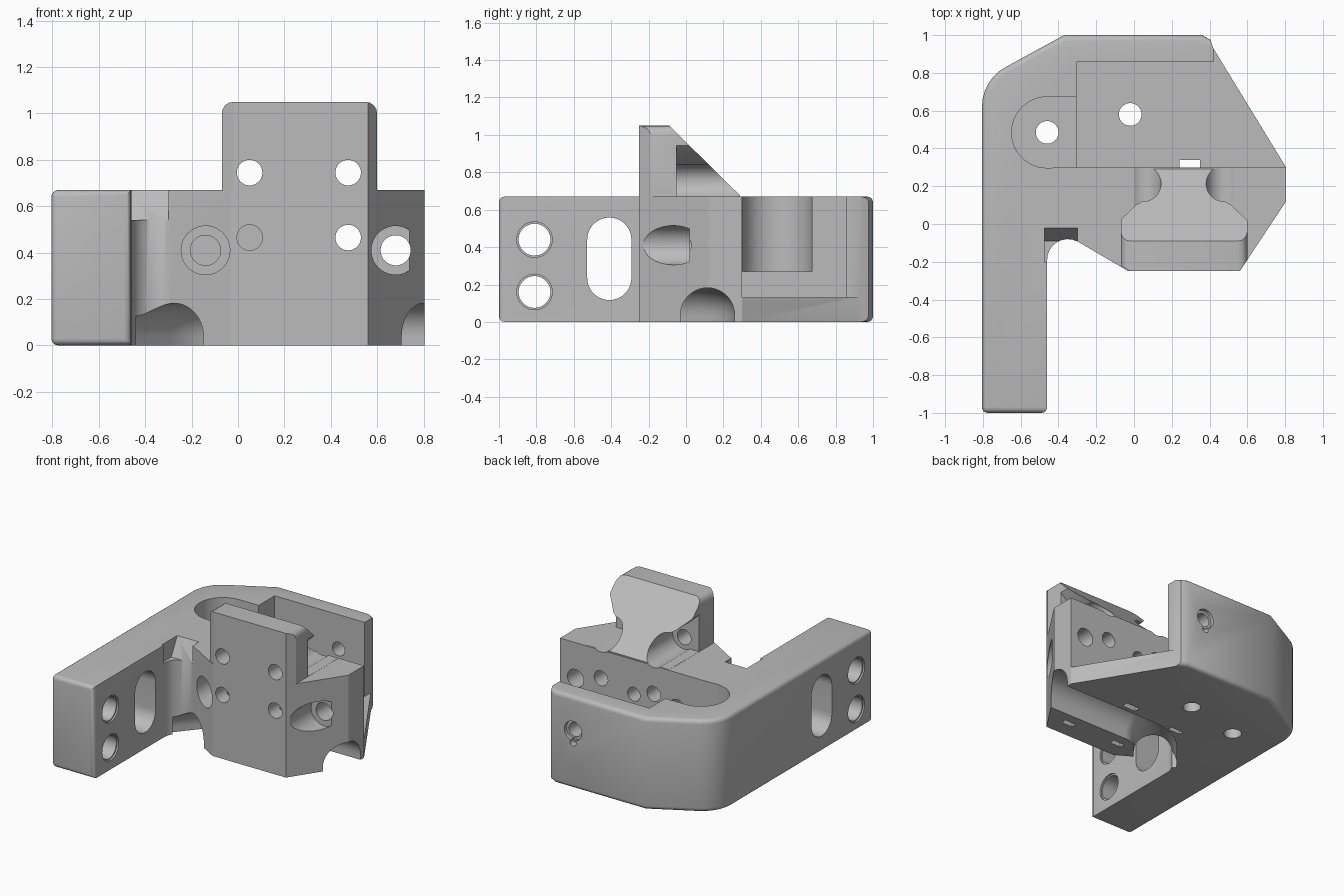
import bpy, bmesh, math

if "Cube" in bpy.data.objects:
    bpy.data.objects.remove(bpy.data.objects["Cube"], do_unlink=True)

grey = bpy.data.materials.new("plain grey")
grey.use_nodes = True
COLOUR = (0.5, 0.5, 0.5, 1)
grey.diffuse_color = COLOUR
grey.node_tree.nodes["Principled BSDF"].inputs["Base Color"].default_value = COLOUR


def loft(name, rings, bevel=None, width=0.03):
    """Closed solid through matching rings, with optional rounded edges."""
    bm = bmesh.new()
    loops = [[bm.verts.new(p) for p in ring] for ring in rings]
    n = len(loops[0])
    for a, b in zip(loops, loops[1:]):
        for i in range(n):
            j = (i + 1) % n
            bm.faces.new((a[i], a[j], b[j], b[i]))
    bm.faces.new(loops[0])
    bm.faces.new(loops[-1])
    bmesh.ops.recalc_face_normals(bm, faces=bm.faces)
    if bevel:
        edges = [e for e in bm.edges if bevel(e.verts[0].co, e.verts[1].co)]
        bmesh.ops.bevel(bm, geom=edges, offset=width, segments=4, profile=0.5,
                        affect='EDGES', clamp_overlap=False)
    mesh = bpy.data.meshes.new(name)
    bm.to_mesh(mesh)
    bm.free()
    mesh.materials.append(grey)
    ob = bpy.data.objects.new(name, mesh)
    bpy.context.collection.objects.link(ob)
    return ob


def prism(name, pts, axis, lo, hi, **kw):
    place = {'x': lambda a, b, t: (t, a, b),
             'y': lambda a, b, t: (a, t, b),
             'z': lambda a, b, t: (a, b, t)}[axis]
    return loft(name, [[place(a, b, t) for a, b in pts] for t in (lo, hi)], **kw)


def arc(cx, cy, r, start, end, n):
    angles = [math.radians(start + (end - start) * i / n) for i in range(n + 1)]
    return [(cx + r * math.cos(a), cy + r * math.sin(a)) for a in angles]


def circle(cx, cy, r, n=40):
    return arc(cx, cy, r, 0, 360, n)[:-1]


def rect(x0, x1, y0, y1):
    return [(x0, y0), (x1, y0), (x1, y1), (x0, y1)]


def combine(target, other, operation='DIFFERENCE'):
    mod = target.modifiers.new("combine", 'BOOLEAN')
    mod.operation, mod.solver, mod.object = operation, 'EXACT', other
    bpy.context.view_layer.objects.active = target
    bpy.ops.object.modifier_apply(modifier=mod.name)
    bpy.data.objects.remove(other, do_unlink=True)


def cut(target, pts, axis, lo, hi):
    combine(target, prism("cutter", pts, axis, lo, hi))


# Main body outline with the long arm
outline = ([(-0.805, -1), (-0.46, -1)] + arc(-0.35, -0.19, 0.11, 180, 62, 8)
           + [(-0.03, -0.25), (0.56, -0.25), (0.805, 0.12), (0.805, 0.3),
              (0.42, 0.93), (0.405, 0.975), (0.36, 1), (-0.37, 1)]
           + arc(-0.565, 0.62, 0.24, 120, 180, 6))


def outer_rim(a, b):
    mid = (a + b) / 2
    if abs(a.z - b.z) > 0.1:
        return mid.y < -0.99
    return mid.x < -0.79 or mid.y < -0.99 or (mid.y > 0.63 and mid.x < 0.4)


body = prism("bracket_body", outline, 'z', 0, 0.67, bevel=outer_rim)

# Upright mounting plate with its sloping gusset
plate = prism("mounting_plate",
              [(-0.25, 0.5), (0.29, 0.5), (0.29, 0.675), (-0.09, 1.05), (-0.25, 1.05)],
              'x', -0.07, 0.6, width=0.05,
              bevel=lambda a, b: a.z > 1 and b.z > 1 and abs(a.x - b.x) < 0.1)
cut(plate, [(-0.1, -0.202), (-0.1, -0.3), (0.063, -0.3)], 'z', 0.3, 1.2)
cut(plate, [(0.7, -0.04), (0.527, -0.3), (0.7, -0.3)], 'z', 0.3, 1.2)
combine(body, plate, 'UNION')

# Side clearances that give the gusset its narrow waist
MID = 0.2625
for side in (-1, 1):
    hx = MID + side * 0.2125
    shoulder = [(0.2125, 0.84), (0.25, 0.86), (0.34, 0.945), (0.5, 0.945),
                (0.5, 0.671), (0.2125, 0.671)]
    cut(body, [(MID + side * a, z) for a, z in shoulder], 'y', -0.05, 0.5)
    cut(body, circle(hx, 0.75, 0.093), 'y', -0.05, 0.5)
    # Bolt holes through the plate, and nut slots beneath
    for z in (0.465, 0.745):
        cut(body, circle(hx, z, 0.055), 'y', -0.4, 0.4)
    cut(body, rect(hx - 0.045, hx + 0.045, -0.14, -0.1), 'z', -0.1, 0.465)

# Open pocket, round recess and the free end of the back wall
cut(body, rect(-0.305, 1, 0.3, 0.857), 'z', 0.13, 0.9)
cut(body, rect(0.42, 1, 0.8, 1.1), 'z', 0.13, 0.9)
recess = arc(-0.46, 0.485, 0.188, 90, 270, 24)
cut(body, [(-0.25, 0.673)] + recess + [(-0.25, 0.303)], 'z', 0.27, 0.9)

# Vertical holes and slots in the floor
for x, y in ((-0.46, 0.485), (-0.02, 0.58)):
    cut(body, circle(x, y, 0.06), 'z', -0.1, 0.5)
cut(body, rect(0.24, 0.35, 0.295, 0.34), 'z', -0.1, 0.3)
cut(body, rect(-0.19, -0.09, 0.25, 0.285), 'z', -0.1, 0.41)

# Counterbored bolt holes either side of the plate
for x in (-0.14, 0.68):
    cut(body, circle(x, 0.41, 0.105), 'y', -0.5, 0.02)
    cut(body, circle(x, 0.41, 0.065), 'y', -0.1, 0.4)

# Adjuster hole through the back wall
cut(body, circle(0.21, 0.42, 0.05), 'y', 0.1, 1.1)
cut(body, circle(0.21, 0.42, 0.07), 'y', 0.975, 1.1)
cut(body, circle(0.21, 0.335, 0.025, 16), 'y', 0.95, 1.1)

# Round holes and long slot through the arm
for z in (0.16, 0.44):
    cut(body, circle(-0.81, z, 0.085), 'x', -1, -0.3)
    for lo, hi in ((-1, -0.793), (-0.472, -0.3)):
        cut(body, circle(-0.81, z, 0.095), 'x', lo, hi)
long_slot = arc(-0.41, 0.44, 0.118, 0, 180, 20) + arc(-0.41, 0.235, 0.118, 180, 360, 20)
cut(body, long_slot, 'x', -1, -0.3)

# Relief where the arm meets the slanted front
cut(body, [(-0.015, 0.68), (-0.09, 0.54), (-0.2, 0.54), (-0.2, 0.68)], 'x', -0.475, -0.3)

# Curved channel along the underside
arch = [(-0.145, -0.1)] + arc(0, 0.037, 0.145, 180, 0, 20) + [(0.145, -0.1)]
path = [(1, 0.115, 0)]
BEND = 0.3
for i in range(11):
    a = math.radians(5 * i)
    path.append((0.05 - BEND * math.sin(a), 0.115 - BEND * (1 - math.cos(a)), a))
x, y, a = path[-1]
path.append((x - 0.27 * math.cos(a), y - 0.27 * math.sin(a), a))
rings = [[(x - u * math.sin(a), y + u * math.cos(a), z) for u, z in arch]
         for x, y, a in path]
combine(body, loft("channel_cutter", rings))

# Smooth curved surfaces, crisp edges
bpy.ops.object.select_all(action='DESELECT')
body.select_set(True)
bpy.context.view_layer.objects.active = body
bpy.ops.object.shade_smooth_by_angle(angle=math.radians(30))
